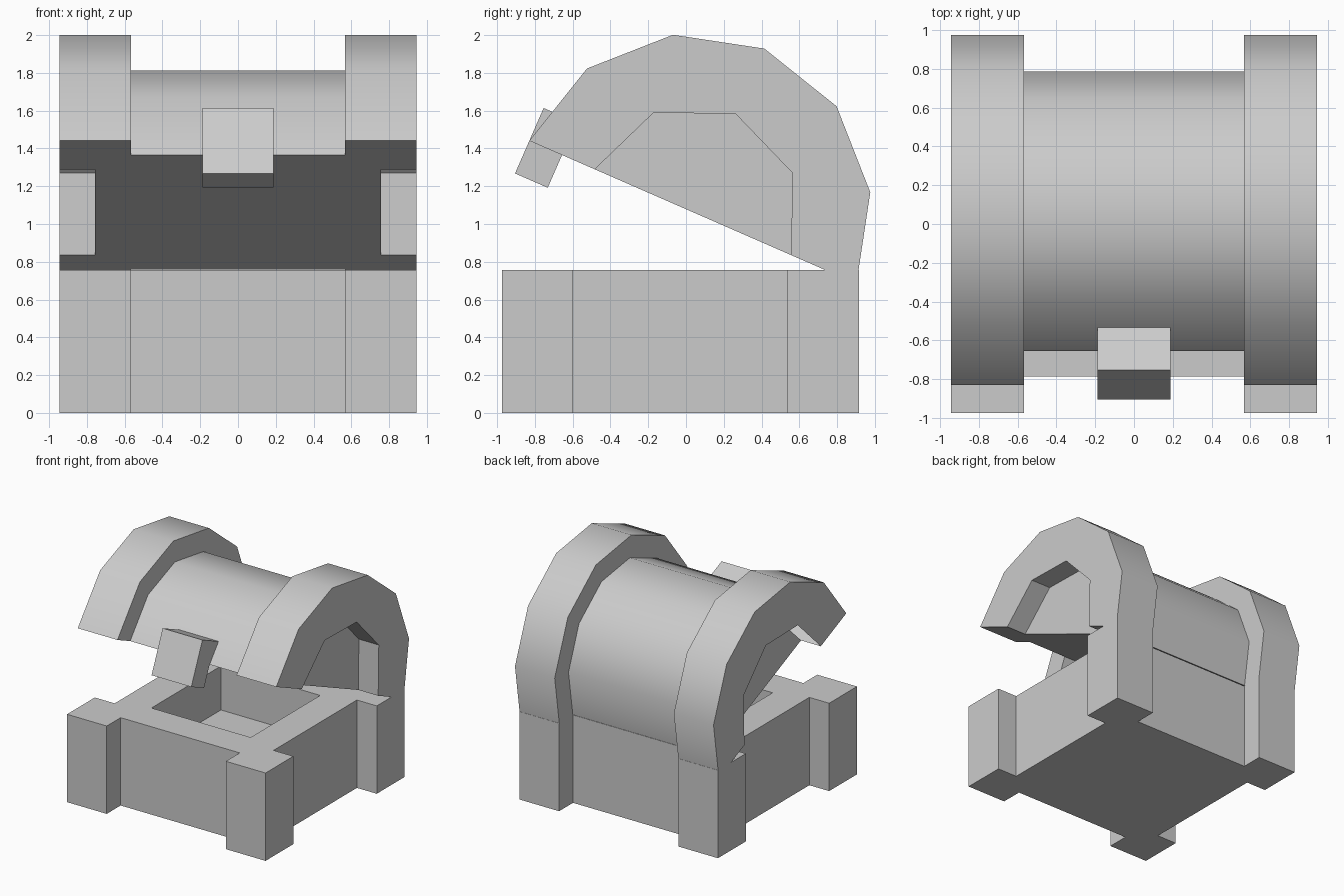
import bpy, bmesh
from math import sin, cos, pi, radians

if "Cube" in bpy.data.objects:
    bpy.data.objects.remove(bpy.data.objects["Cube"])

U = 0.189                      # design module
LID_POS = (0, 0.0365, 1.0625)
LID_ROT = (radians(-23.6), 0, 0)


def make_object(name, bm):
    bmesh.ops.recalc_face_normals(bm, faces=bm.faces)
    mesh = bpy.data.meshes.new(name)
    bm.to_mesh(mesh)
    bm.free()
    ob = bpy.data.objects.new(name, mesh)
    bpy.context.collection.objects.link(ob)
    return ob


def prism(name, points, direction):
    bm = bmesh.new()
    face = bm.faces.new([bm.verts.new(p) for p in points])
    ext = bmesh.ops.extrude_face_region(bm, geom=[face], use_keep_orig=True)
    moved = [g for g in ext["geom"] if isinstance(g, bmesh.types.BMVert)]
    bmesh.ops.translate(bm, vec=direction, verts=moved)
    return make_object(name, bm)


def carve(ob, cutter):
    cutter.hide_render = True
    bpy.context.view_layer.objects.active = ob
    mod = ob.modifiers.new("carve", 'BOOLEAN')
    mod.operation = 'DIFFERENCE'
    mod.solver = 'EXACT'
    mod.object = cutter
    bpy.ops.object.modifier_apply(modifier=mod.name)
    bpy.data.objects.remove(cutter)


def half_round(r, segments):
    return [(-r * cos(pi * i / segments), r * sin(pi * i / segments))
            for i in range(segments + 1)]


# Chest base: square body with four projecting corner posts
corner = [(3, 4), (3, 5), (5, 5), (5, 3), (4, 3)]
outline = []
for sx, sy in ((1, 1), (1, -1), (-1, -1), (-1, 1)):
    pts = corner if sx * sy > 0 else corner[::-1]
    outline += [(sx * x * U, sy * y * U - 0.03, 0) for x, y in pts]
base = prism("chest_base", outline, (0, 0, 4 * U))

# Hollow inside the base
h = 2.5 * U
hole = [(x, y - 0.03, 2 * U) for x, y in ((-h, -h), (h, -h), (h, h), (-h, h))]
carve(base, prism("base_cavity", hole, (0, 0, 1)))

# Lid: half-round barrel with a wider band at each end
bm = bmesh.new()
sections = [(-5, 5), (-3, 5), (-3, 4), (3, 4), (3, 5), (5, 5)]
rings = [[bm.verts.new((x * U, y, z)) for y, z in half_round(r * U, 6)]
         for x, r in sections]
for a, b in zip(rings, rings[1:]):
    for i in range(6):
        bm.faces.new((a[i], a[i + 1], b[i + 1], b[i]))
bm.faces.new(rings[0])
bm.faces.new(rings[-1])
bm.faces.new([r[0] for r in rings] + [r[-1] for r in reversed(rings)])
lid = make_object("lid", bm)

# Arched recess in both lid ends
arch = [(-3 * U, -0.1)] + half_round(3 * U, 4) + [(3 * U, -0.1)]
for s in (-1, 1):
    carve(lid, prism("end_recess", [(s * 4 * U, y, z) for y, z in arch],
                     (s * 0.4, 0, 0)))

# Latch block on the lid front, running back to the barrel surface
side = [(-5, -1), (-4, -1), (-4, 0), (-3.6, 0), (-3.6, 1), (-5, 1)]
latch = prism("latch", [(-U, y * U, z * U) for y, z in side], (2 * U, 0, 0))

# Swing lid and latch open
for ob in (lid, latch):
    ob.location = LID_POS
    ob.rotation_euler = LID_ROT

# Smooth barrel, sharp edges elsewhere
bpy.ops.object.select_all(action='DESELECT')
lid.select_set(True)
bpy.context.view_layer.objects.active = lid
bpy.ops.object.shade_smooth_by_angle(angle=radians(35))
